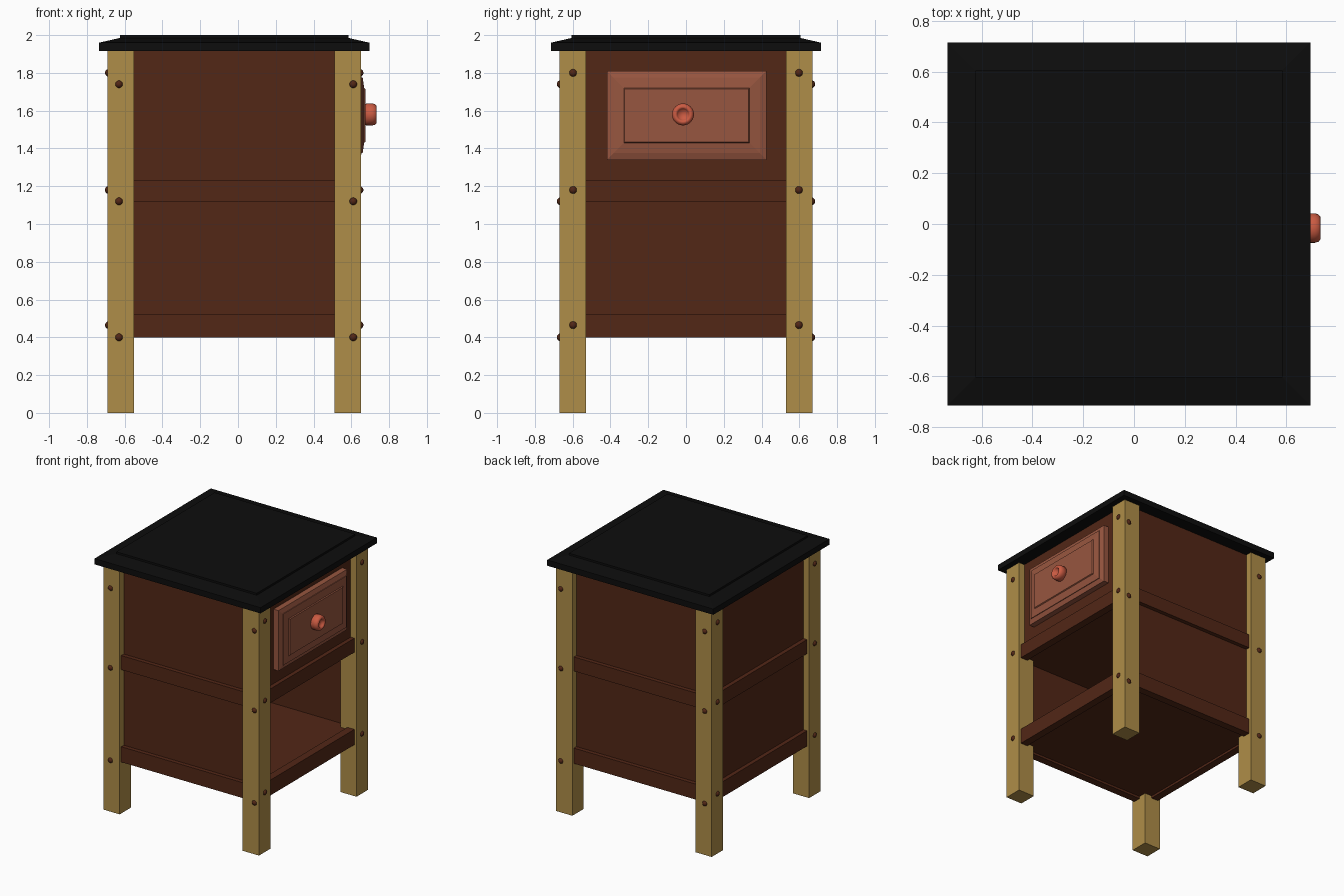
import bpy, bmesh, math
from mathutils import Matrix, Vector

if "Cube" in bpy.data.objects:
    bpy.data.objects.remove(bpy.data.objects["Cube"])

CX = -0.02          # body centre in x
HALF = 0.67         # half width across the legs


def material(name, rgb):
    m = bpy.data.materials.new(name)
    m.diffuse_color = (*rgb, 1)
    m.use_nodes = True
    m.node_tree.nodes["Principled BSDF"].inputs["Base Color"].default_value = m.diffuse_color
    return m


BROWN = material("dark_wood", (0.085, 0.02, 0.008))
TAN = material("light_wood", (0.43, 0.27, 0.065))
BLACK = material("black_top", (0.004, 0.004, 0.004))
RED = material("drawer_wood", (0.31, 0.092, 0.05))
KNOB = material("knob_red", (0.6, 0.105, 0.055))


def finish(name, bm, mat):
    bmesh.ops.recalc_face_normals(bm, faces=bm.faces)
    me = bpy.data.meshes.new(name)
    bm.to_mesh(me)
    bm.free()
    me.materials.append(mat)
    ob = bpy.data.objects.new(name, me)
    bpy.context.collection.objects.link(ob)
    return ob


def add_box(bm, lo, hi):
    lo, hi = Vector(lo), Vector(hi)
    mat = Matrix.Translation((lo + hi) / 2) @ Matrix.Diagonal((*(hi - lo), 1))
    bmesh.ops.create_cube(bm, size=1, matrix=mat)


def box(name, lo, hi, mat):
    bm = bmesh.new()
    add_box(bm, lo, hi)
    return finish(name, bm, mat)


def stepped_panel(name, w, h, steps, mat, matrix):
    """Rectangular slab whose edge follows (inset, height) steps."""
    bm = bmesh.new()
    rings = []
    for inset, z in steps:
        a, b = w / 2 - inset, h / 2 - inset
        rings.append([bm.verts.new(matrix @ Vector((sx * a, sy * b, z)))
                      for sx, sy in ((-1, -1), (1, -1), (1, 1), (-1, 1))])
    for r, s in zip(rings, rings[1:]):
        for i in range(4):
            j = (i + 1) % 4
            bm.faces.new((r[i], r[j], s[j], s[i]))
    bm.faces.new(rings[0])
    bm.faces.new(rings[-1])
    return finish(name, bm, mat)


# Four square legs
for sx in (-1, 1):
    for sy in (-1, 1):
        x, y = CX + sx * 0.60, sy * 0.60
        box("leg", (x - 0.07, y - 0.07, 0), (x + 0.07, y + 0.07, 1.93), TAN)

# Shelf frames with slightly recessed boards
R, T = HALF - 0.018, 0.06
for name, z0, z1 in (("bottom_shelf", 0.40, 0.52), ("middle_shelf", 1.12, 1.23)):
    bm = bmesh.new()
    for s in (-1, 1):
        a, b = sorted((s * R, s * (R - T)))
        add_box(bm, (CX - 0.55, a, z0), (CX + 0.55, b, z1))
        add_box(bm, (CX + a, -0.55, z0), (CX + b, 0.55, z1))
    finish(name + "_frame", bm, BROWN)
    box(name + "_board", (CX - 0.6, -0.6, z0 + 0.018), (CX + 0.6, 0.6, z1 - 0.015), BROWN)

# Side and back panels, plus the drawer surround
P, PT = HALF - 0.05, 0.035
for s in (-1, 1):
    a, b = sorted((s * P, s * (P - PT)))
    box("side_panel", (CX - 0.58, a, 0.45), (CX + 0.58, b, 1.93), BROWN)
box("back_panel", (CX - P, -0.58, 0.45), (CX - P + PT, 0.58, 1.93), BROWN)
box("drawer_surround", (CX + P - PT, -0.58, 1.2), (CX + P, 0.58, 1.93), BROWN)

# Table top with a chamfered, stepped edge
stepped_panel("table_top", 1.43, 1.43,
              [(0, 1.915), (0, 1.96), (0.11, 1.985), (0.11, 2.0)],
              BLACK, Matrix.Translation((CX, 0, 0)))

# Drawer front: local x,y,z map to world y,z,x
to_side = Matrix(((0, 0, 1, 0), (1, 0, 0, 0.003), (0, 1, 0, 1.575), (0, 0, 0, 1)))
stepped_panel("drawer_front", 0.845, 0.47,
              [(0, 0.59), (0, 0.643), (0.035, 0.655), (0.035, 0.66), (0.09, 0.668), (0.095, 0.675)],
              RED, to_side)

# Turned knob with a dimple
profile = [(0.045, 0.67), (0.058, 0.678), (0.058, 0.712), (0.054, 0.726),
           (0.045, 0.734), (0.036, 0.734), (0.03, 0.728), (0.025, 0.716), (0, 0.714)]
bm = bmesh.new()
vs = [bm.verts.new((x, r, 0)) for r, x in profile]
es = [bm.edges.new(p) for p in zip(vs, vs[1:])]
bmesh.ops.spin(bm, geom=vs + es, cent=(0, 0, 0), axis=(1, 0, 0),
               angle=math.tau, steps=32, use_duplicate=False)
bmesh.ops.remove_doubles(bm, verts=bm.verts, dist=1e-5)
for f in bm.faces:
    f.smooth = True
knob = finish("drawer_knob", bm, KNOB)
knob.location = (0, -0.016, 1.58)

# Round bolt heads on both outer faces of each leg
bm = bmesh.new()
for sx in (-1, 1):
    for sy in (-1, 1):
        spots = [(-0.01 + sx * 0.62, sy * (HALF - 0.007), z) for z in (1.74, 1.12, 0.40)]
        spots += [(CX + sx * (HALF - 0.007), sy * 0.598, z) for z in (1.80, 1.18, 0.465)]
        for p in spots:
            bmesh.ops.create_uvsphere(bm, u_segments=16, v_segments=10, radius=0.021,
                                      matrix=Matrix.Translation(p))
for f in bm.faces:
    f.smooth = True
finish("bolt_heads", bm, BROWN)
